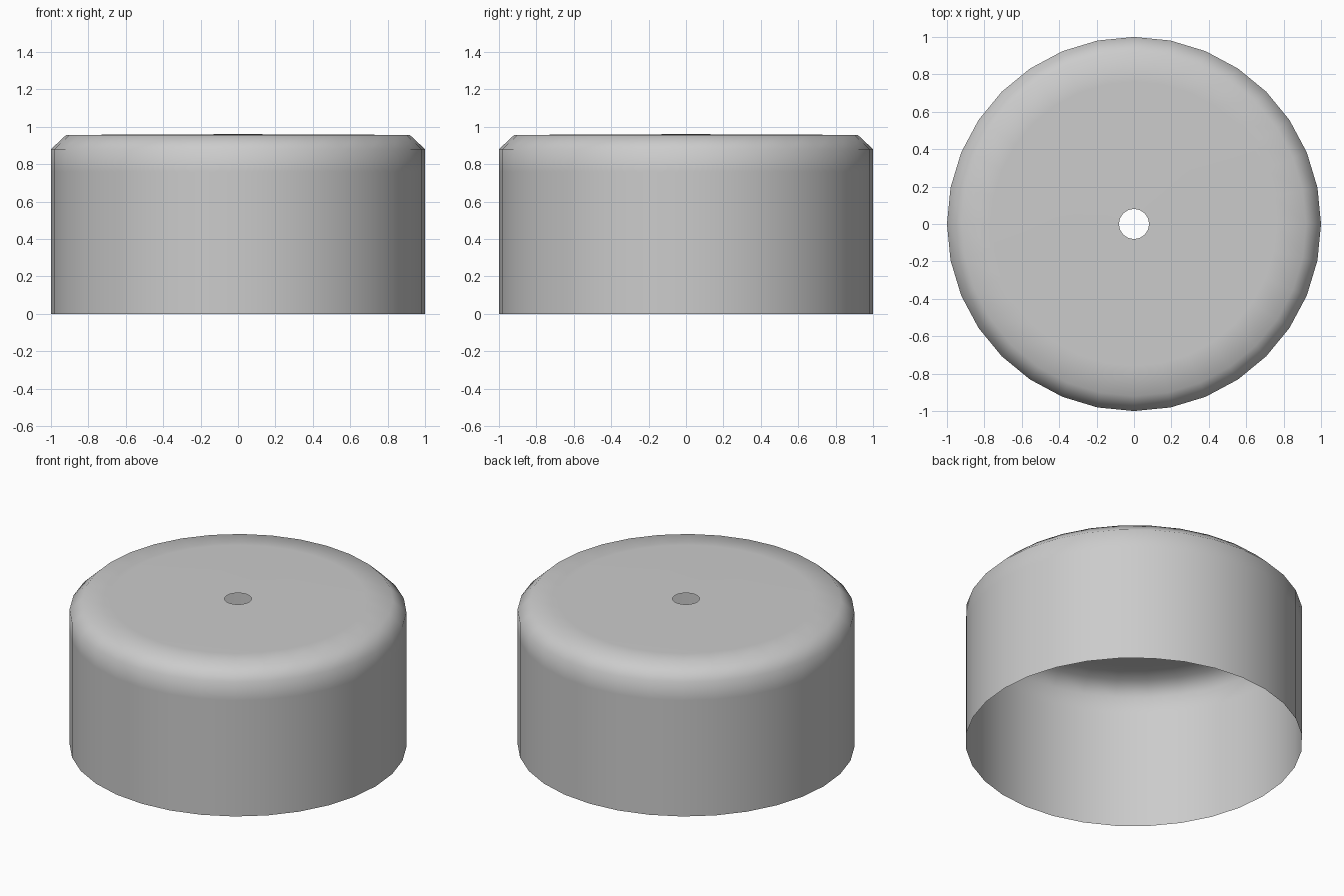
import bpy, bmesh
from math import cos, sin, tau

if "Cube" in bpy.data.objects:
    bpy.data.objects.remove(bpy.data.objects["Cube"])

SIDES = 32
# Thin shell profile (radius, height): wall, chamfer, barely domed top, centre hole
PROFILE = [(1.0, 0.0), (1.0, 0.76), (1.0, 0.88), (0.92, 0.955),
           (0.76, 0.957), (0.42, 0.959), (0.08, 0.96)]


def lathe(name, profile, sides):
    bm = bmesh.new()
    rings = [[bm.verts.new((r * cos(tau * i / sides), r * sin(tau * i / sides), z))
              for i in range(sides)] for r, z in profile]
    for low, high in zip(rings, rings[1:]):
        for i in range(sides):
            j = (i + 1) % sides
            bm.faces.new((low[i], low[j], high[j], high[i])).smooth = True
    mesh = bpy.data.meshes.new(name)
    bm.to_mesh(mesh)
    bm.free()
    obj = bpy.data.objects.new(name, mesh)
    bpy.context.collection.objects.link(obj)
    return obj


# Open-bottomed round cap with a small hole in the top
lathe("round_cap", PROFILE, SIDES)
